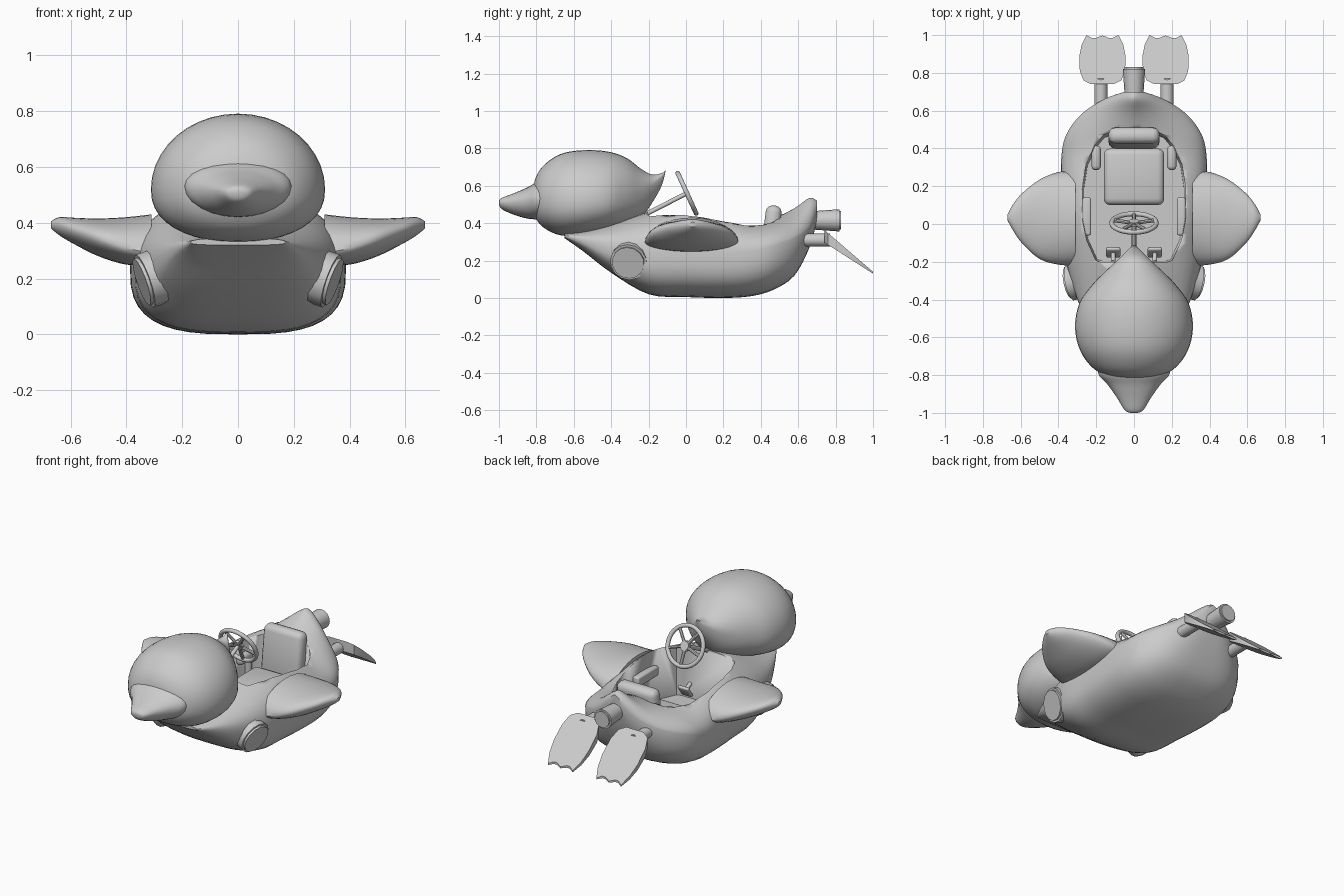
import bpy, bmesh, math
from mathutils import Vector

if "Cube" in bpy.data.objects:
    bpy.data.objects.remove(bpy.data.objects["Cube"])

GREY = (0.6, 0.6, 0.6, 1)
mat = bpy.data.materials.new("plain grey")
mat.use_nodes = True
mat.diffuse_color = GREY
mat.node_tree.nodes["Principled BSDF"].inputs["Base Color"].default_value = GREY


def finish(name, bm, angle=35):
    bmesh.ops.recalc_face_normals(bm, faces=bm.faces[:])
    mesh = bpy.data.meshes.new(name)
    bm.to_mesh(mesh)
    bm.free()
    ob = bpy.data.objects.new(name, mesh)
    bpy.context.collection.objects.link(ob)
    mesh.materials.append(mat)
    bpy.ops.object.select_all(action="DESELECT")
    ob.select_set(True)
    bpy.context.view_layer.objects.active = ob
    bpy.ops.object.shade_smooth_by_angle(angle=math.radians(angle))
    return ob


def smooth_rows(rows, steps):
    """Catmull-Rom resampling of section rows."""
    out = []
    for i in range(len(rows) - 1):
        quad = [rows[max(0, min(len(rows) - 1, i + k))] for k in (-1, 0, 1, 2)]
        for j in range(steps):
            t = j / steps
            out.append([b + t * ((c - a) + t * (2*a - 5*b + 4*c - d + t * (3*b - a - 3*c + d))) / 2
                        for a, b, c, d in zip(*quad)])
    return out + [list(rows[-1])]


def loft(name, rows, place, lower=2.0, around=40, steps=4, angle=35):
    """Rows: station, half width, low z, widest z, high z, sideways centre, upper roundness."""
    bm = bmesh.new()
    rings = []
    for u, w, lo, mid, hi, centre, upper in smooth_rows(rows, steps):
        ring = []
        for k in range(around):
            a = 2 * math.pi * k / around
            c, s = math.cos(a), math.sin(a)
            n = upper if s > 0 else lower
            x = w * math.copysign(abs(c) ** (2 / n), c)
            z = mid + (hi - mid if s > 0 else lo - mid) * abs(s) ** (2 / n)
            ring.append(bm.verts.new(place(u, centre + x, z)))
        rings.append(ring)
    for r, q in zip(rings, rings[1:]):
        for k in range(around):
            m = (k + 1) % around
            bm.faces.new((r[k], r[m], q[m], q[k]))
    bm.faces.new(rings[0])
    bm.faces.new(rings[-1])
    return finish(name, bm, angle)


def rod(name, a, b, r1, r2=None, sides=16, bevel=0):
    a, b = Vector(a), Vector(b)
    bm = bmesh.new()
    bmesh.ops.create_cone(bm, cap_ends=True, segments=sides, radius1=r1,
                          radius2=r1 if r2 is None else r2, depth=(b - a).length)
    if bevel:
        rim = [e for e in bm.edges if any(len(f.verts) > 4 for f in e.link_faces)]
        bmesh.ops.bevel(bm, geom=rim, offset=bevel, segments=2, affect="EDGES")
    rot = (b - a).to_track_quat("Z", "Y").to_matrix()
    for v in bm.verts:
        v.co = rot @ v.co + (a + b) / 2
    return finish(name, bm)


def rounded_box(name, centre, size, bevel, tilt=0):
    bm = bmesh.new()
    bmesh.ops.create_cube(bm, size=1)
    bmesh.ops.scale(bm, vec=size, verts=bm.verts)
    bmesh.ops.bevel(bm, geom=bm.edges[:], offset=bevel, segments=3, affect="EDGES", profile=0.5)
    ob = finish(name, bm)
    ob.location = centre
    ob.rotation_euler.x = tilt
    return ob


def prism(name, outline, bottom, top, taper=1):
    """Outline in plan, with bottom and top heights given as functions of y."""
    bm = bmesh.new()
    low = [bm.verts.new((x * taper, y * taper, bottom(y))) for x, y in outline]
    high = [bm.verts.new((x, y, top(y))) for x, y in outline]
    bm.faces.new(low)
    bm.faces.new(high)
    for i in range(len(low)):
        j = (i + 1) % len(low)
        bm.faces.new((low[i], low[j], high[j], high[i]))
    return finish(name, bm)


def along_y(u, side, z):
    return (side, u, z)


# Boat-shaped body
hull = loft("body", [
    (-0.65, 0.17, 0.32, 0.33, 0.345, 0, 2.5),
    (-0.55, 0.23, 0.25, 0.31, 0.36, 0, 2.5),
    (-0.4, 0.3, 0.135, 0.27, 0.4, 0, 2.4),
    (-0.2, 0.36, 0.02, 0.24, 0.46, 0, 2.4),
    (0, 0.375, 0.005, 0.24, 0.5, 0, 2.4),
    (0.2, 0.385, 0, 0.24, 0.46, 0, 2.3),
    (0.35, 0.385, 0.01, 0.25, 0.42, 0, 2.1),
    (0.47, 0.36, 0.045, 0.28, 0.43, 0, 1.8),
    (0.58, 0.28, 0.12, 0.32, 0.48, 0, 1.4),
    (0.66, 0.16, 0.27, 0.38, 0.535, 0, 1.3),
    (0.7, 0.05, 0.41, 0.46, 0.52, 0, 1.5)], along_y, lower=3)

# Cockpit opening
half = [(0.1, 0.52), (0.17, 0.49), (0.22, 0.43), (0.265, 0.33), (0.285, 0.2),
        (0.285, 0.03), (0.26, -0.09), (0.21, -0.2), (0.18, -0.21)]
cutter = prism("cockpit_cutter", half + [(-x, y) for x, y in reversed(half)],
               lambda y: 0.13, lambda y: 0.8, taper=0.93)
cutter.hide_render = True
cutter.hide_set(True)
cut = hull.modifiers.new("cockpit", "BOOLEAN")
cut.object = cutter
cut.solver = "EXACT"
bpy.context.view_layer.objects.active = hull
bpy.ops.object.modifier_apply(modifier="cockpit")
bpy.data.objects.remove(cutter)

# Head drawn out to a tuft at the back
loft("head", [
    (-0.82, 0.05, 0.48, 0.52, 0.56, 0, 2),
    (-0.805, 0.14, 0.43, 0.52, 0.64, 0, 2),
    (-0.76, 0.22, 0.375, 0.52, 0.71, 0, 2),
    (-0.67, 0.285, 0.335, 0.52, 0.77, 0, 2),
    (-0.55, 0.312, 0.335, 0.52, 0.79, 0, 2),
    (-0.42, 0.29, 0.36, 0.53, 0.783, 0, 2),
    (-0.32, 0.22, 0.39, 0.55, 0.75, 0, 2),
    (-0.24, 0.14, 0.43, 0.57, 0.69, 0, 2),
    (-0.18, 0.075, 0.51, 0.6, 0.66, 0, 2),
    (-0.13, 0.025, 0.6, 0.645, 0.668, 0, 2),
    (-0.11, 0.003, 0.675, 0.678, 0.682, 0, 2)], along_y, lower=2.3)

# Beak
loft("beak", [
    (-1, 0.02, 0.5, 0.51, 0.52, 0, 2),
    (-0.985, 0.05, 0.475, 0.51, 0.535, 0, 2),
    (-0.92, 0.09, 0.445, 0.515, 0.56, 0, 2),
    (-0.85, 0.14, 0.425, 0.52, 0.59, 0, 2),
    (-0.79, 0.19, 0.42, 0.53, 0.62, 0, 2),
    (-0.7, 0.19, 0.42, 0.53, 0.62, 0, 2)], along_y, around=24)

feet_outline = [(-0.06, 0.74), (0.06, 0.74), (0.1, 0.76), (0.12, 0.81), (0.122, 0.89), (0.11, 0.95),
                (0.085, 1), (0.055, 0.985), (0.035, 0.985), (0, 0.998), (-0.035, 0.985),
                (-0.055, 0.985), (-0.085, 1), (-0.11, 0.95), (-0.122, 0.89), (-0.12, 0.81), (-0.1, 0.76)]

for side, label in ((1, "left"), (-1, "right")):
    # Wings
    loft(label + "_wing", [
        (0.31, 0.25, 0.25, 0.29, 0.43, 0.03, 2),
        (0.4, 0.245, 0.25, 0.31, 0.42, 0.03, 2),
        (0.5, 0.21, 0.28, 0.345, 0.415, 0.025, 2),
        (0.59, 0.135, 0.325, 0.375, 0.418, 0.03, 2),
        (0.64, 0.07, 0.355, 0.39, 0.42, 0.035, 2),
        (0.67, 0.015, 0.38, 0.393, 0.405, 0.035, 2)],
        lambda u, c, z: (side * u, c, z), around=32)
    # Tilted front discs
    rod(label + "_front_disc", (side * 0.25, -0.29, 0.22), (side * 0.345, -0.31, 0.187),
        0.1, sides=14, bevel=0.012)
    # Rear legs and webbed feet
    rod(label + "_leg", (side * 0.175, 0.58, 0.31), (side * 0.175, 0.77, 0.31), 0.034)
    prism(label + "_webbed_foot", [(x + side * 0.167, y) for x, y in feet_outline],
          lambda y: 0.29 - 0.64 * (y - 0.75), lambda y: 0.355 - 0.86 * (y - 0.75))
    # Cockpit fittings
    rounded_box(label + "_armrest", (side * 0.2, 0.35, 0.3), (0.05, 0.13, 0.06), 0.022)
    rod(label + "_armrest_post", (side * 0.2, 0.39, 0.13), (side * 0.2, 0.39, 0.3), 0.02)
    rounded_box(label + "_side_panel", (side * 0.25, 0.04, 0.32), (0.045, 0.2, 0.06), 0.01)
    rounded_box(label + "_pedal", (side * 0.11, -0.15, 0.19), (0.075, 0.02, 0.08), 0.009, -0.6)
    rod(label + "_pedal_arm", (side * 0.11, -0.2, 0.22), (side * 0.11, -0.15, 0.19), 0.012)

# Tail pipe
rod("tail_pipe", (0, 0.62, 0.415), (0, 0.83, 0.415), 0.045, 0.06, bevel=0.01)

# Seat
rounded_box("seat_cushion", (0, 0.25, 0.185), (0.32, 0.3, 0.13), 0.035)
rounded_box("seat_back", (0, 0.455, 0.345), (0.27, 0.085, 0.3), 0.035, -0.12)

# Steering wheel and column
hub = Vector((0, 0.005, 0.56))
axis = Vector((0, 0.91, 0.415))
across = Vector((1, 0, 0))
up = axis.cross(across)
rod("steering_column", (0, -0.24, 0.435), hub, 0.012)
rod("steering_hub", hub - axis * 0.012, hub + axis * 0.012, 0.032, bevel=0.005)
for i in range(5):
    a = math.radians(90 + 72 * i)
    rod("steering_spoke", hub, hub + (across * math.cos(a) + up * math.sin(a)) * 0.118, 0.01, sides=8)
bpy.ops.mesh.primitive_torus_add(major_radius=0.118, minor_radius=0.013, major_segments=32,
                                 minor_segments=10, location=hub,
                                 rotation=axis.to_track_quat("Z", "Y").to_euler())
rim = bpy.context.object
rim.name = "steering_rim"
rim.data.materials.append(mat)
bpy.ops.object.shade_smooth_by_angle(angle=math.radians(40))
